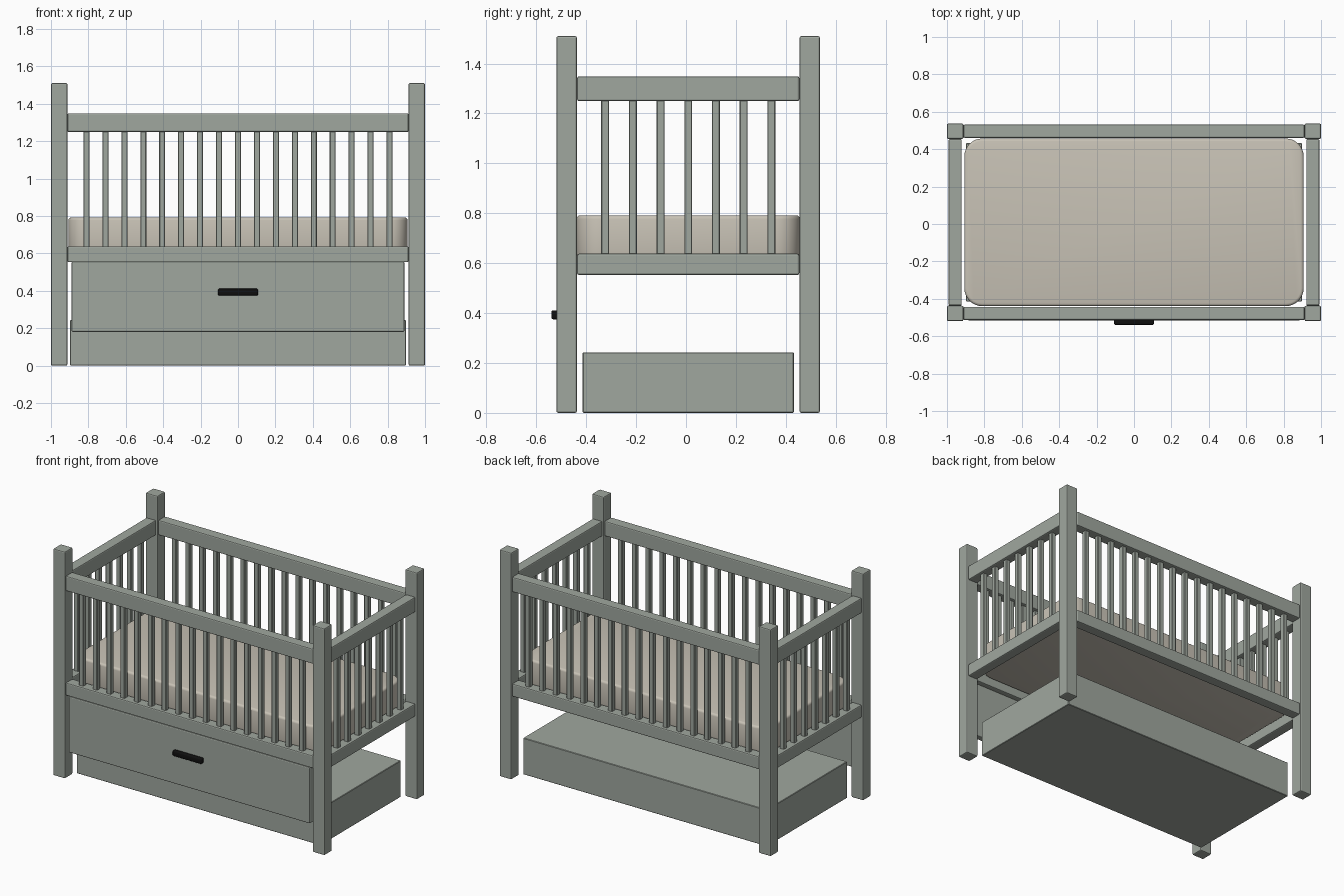
import bpy
import bmesh
import math

cube = bpy.data.objects.get("Cube")
if cube:
    bpy.data.objects.remove(cube, do_unlink=True)


def make_material(name, rgb, rough=0.6):
    m = bpy.data.materials.new(name)
    m.use_nodes = True
    m.diffuse_color = (*rgb, 1)
    bsdf = m.node_tree.nodes["Principled BSDF"]
    bsdf.inputs["Base Color"].default_value = (*rgb, 1)
    bsdf.inputs["Roughness"].default_value = rough
    return m


SAGE = make_material("sage grey paint", (0.35, 0.386, 0.345))
CREAM = make_material("cream fabric", (0.577, 0.54, 0.465))
BLACK = make_material("black metal", (0.005, 0.005, 0.005))


def box(name, lo, hi, mat, bevel=0.0, segments=2, corner=0.0):
    """Box from two corners; corner rounds the upright edges, bevel the rest."""
    bm = bmesh.new()
    bmesh.ops.create_cube(bm, size=1)
    for v in bm.verts:
        v.co = [lo[i] + (v.co[i] + 0.5) * (hi[i] - lo[i]) for i in range(3)]
    if corner:
        upright = [e for e in bm.edges
                   if abs(e.verts[0].co.z - e.verts[1].co.z) > 1e-4]
        bmesh.ops.bevel(bm, geom=upright, offset=corner, segments=8,
                        profile=0.5, affect='EDGES')
    if bevel:
        edges = [e for e in bm.edges
                 if e.calc_face_angle(0) > math.radians(60)]
        bmesh.ops.bevel(bm, geom=edges, offset=bevel, segments=segments,
                        profile=0.5, affect='EDGES')
    bmesh.ops.recalc_face_normals(bm, faces=bm.faces)
    mesh = bpy.data.meshes.new(name)
    bm.to_mesh(mesh)
    bm.free()
    mesh.materials.append(mat)
    obj = bpy.data.objects.new(name, mesh)
    bpy.context.collection.objects.link(obj)
    return obj


def smooth(obj, degrees=35):
    for p in obj.data.polygons:
        p.use_smooth = True
    obj.data.set_sharp_from_angle(angle=math.radians(degrees))


YC = 0.009                      # middle of the frame, front to back
POST_X, POST_Y = 0.956, 0.487   # post centres from the middle
RAIL = 0.035                    # half rail thickness
SLAT = 0.016                    # half slat thickness
LOW, HIGH = (0.553, 0.638), (1.249, 1.349)

# Corner posts
for sx, side in ((1, "left"), (-1, "right")):
    for sy, end in ((-1, "front"), (1, "back")):
        x, y = sx * POST_X, YC + sy * POST_Y
        box(f"{end}_{side}_post", (x - 0.044, y - 0.041, 0),
            (x + 0.044, y + 0.041, 1.51), SAGE, 0.007)

# Long front and back sides: rails and slats
for sy, end in ((-1, "front"), (1, "back")):
    y = YC + sy * POST_Y
    for label, (z0, z1) in (("lower", LOW), ("upper", HIGH)):
        box(f"{end}_{label}_rail", (-0.912, y - RAIL, z0),
            (0.912, y + RAIL, z1), SAGE, 0.007)
    for i in range(17):
        x = (i - 8) * 0.1013
        box(f"{end}_slat_{i + 1}", (x - SLAT, y - SLAT, LOW[1] - 0.01),
            (x + SLAT, y + SLAT, HIGH[0] + 0.01), SAGE, 0.003, 1)

# Short left and right sides: rails and slats
for sx, side in ((1, "left"), (-1, "right")):
    x = sx * POST_X
    for label, (z0, z1) in (("lower", LOW), ("upper", HIGH)):
        box(f"{side}_{label}_rail", (x - RAIL, YC - 0.445, z0),
            (x + RAIL, YC + 0.445, z1), SAGE, 0.007)
    for i in range(7):
        y = YC + (i - 3) * 0.111
        box(f"{side}_slat_{i + 1}", (x - SLAT, y - SLAT, LOW[1] - 0.01),
            (x + SLAT, y + SLAT, HIGH[0] + 0.01), SAGE, 0.003, 1)

# Mattress with rounded corners
smooth(box("mattress", (-0.907, YC - 0.448, 0.6), (0.907, YC + 0.448, 0.792),
           CREAM, 0.015, 3, corner=0.095))

# Drawer: low box, raised front panel and pull
box("drawer_box", (-0.898, YC - 0.423, 0), (0.898, YC + 0.423, 0.243),
    SAGE, 0.003, 1)
box("drawer_front", (-0.89, -0.515, 0.18), (0.89, -0.475, 0.555), SAGE, 0.007)
smooth(box("drawer_handle", (-0.107, -0.539, 0.375), (0.107, -0.51, 0.411),
           BLACK, 0.007, 3))
